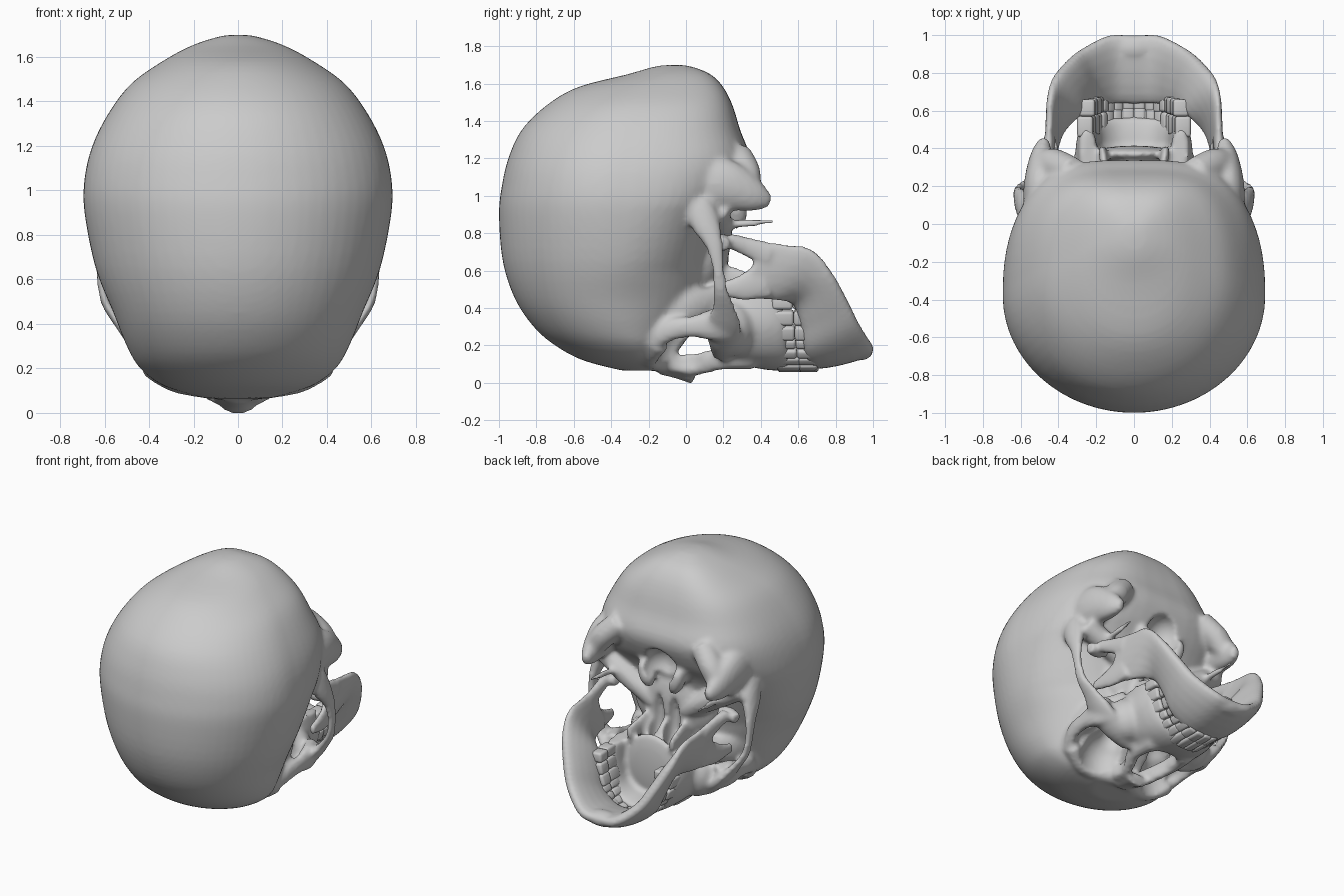
import bpy, bmesh, math
from mathutils import Vector, Matrix

if "Cube" in bpy.data.objects:
    bpy.data.objects.remove(bpy.data.objects["Cube"])

# Skull lying face down: crown towards -y, chin towards +y, face towards -z.

def spline(rows, n=5):
    rows = [Vector(r) for r in rows]
    out = []
    for i in range(len(rows) - 1):
        b, c = rows[i], rows[i + 1]
        a, d = rows[max(i - 1, 0)], rows[min(i + 2, len(rows) - 1)]
        for k in range(n):
            t = k / n
            out.append(0.5 * (2 * b + (c - a) * t + (2 * a - 5 * b + 4 * c - d) * t * t
                              + (3 * b - a - 3 * c + d) * t ** 3))
    return out + [rows[-1]]

def loft(bm, rings):
    vs = [[bm.verts.new(p) for p in r] for r in rings]
    m = len(vs[0])
    for a, b in zip(vs, vs[1:]):
        for j in range(m):
            bm.faces.new((a[j], a[(j + 1) % m], b[(j + 1) % m], b[j]))
    bm.faces.new(vs[0][::-1])
    bm.faces.new(vs[-1])

def sides(mirror):
    return (1, -1) if mirror else (1,)

def tube(bm, rows, ref=(0, 1, 0), mirror=True, m=16):
    """rows: x, y, z, thickness radius, radius along ref"""
    for s in sides(mirror):
        pts = spline(rows)
        rings = []
        for i, p in enumerate(pts):
            t = (pts[min(i + 1, len(pts) - 1)] - pts[max(i - 1, 0)])
            t = Vector(t[:3]).normalized()
            u = t.cross(Vector(ref)).normalized()
            v = u.cross(t)
            ring = []
            for j in range(m):
                w = 2 * math.pi * j / m
                q = Vector(p[:3]) + u * p[3] * math.cos(w) + v * p[4] * math.sin(w)
                ring.append((q.x * s, q.y, q.z))
            rings.append(ring)
        loft(bm, rings)

def blob(bm, loc, rad, turn=0, mirror=True):
    for s in sides(mirror):
        mat = (Matrix.Translation((loc[0] * s, loc[1], loc[2]))
               @ Matrix.Rotation(turn * s, 4, 'Y') @ Matrix.Diagonal((*rad, 1)))
        bmesh.ops.create_uvsphere(bm, u_segments=28, v_segments=16, radius=1, matrix=mat)

def sheet(bm, rows, m=16):
    """U-shaped wall; rows: low x,y,z, high x,y,z, half thickness"""
    full = [(-r[0], r[1], r[2], -r[3], r[4], r[5], r[6]) for r in rows[:0:-1]] + rows
    pts = spline(full)
    rings = []
    for i, p in enumerate(pts):
        lo, hi = Vector(p[:3]), Vector(p[3:6])
        d = pts[min(i + 1, len(pts) - 1)] - pts[max(i - 1, 0)]
        t = Vector(d[:3]) + Vector(d[3:6])
        n = t.cross(hi - lo).normalized()
        c, e = (lo + hi) / 2, (hi - lo) / 2
        rings.append([c + e * math.cos(w) + n * p[6] * math.copysign(abs(math.sin(w)) ** 0.7, math.sin(w))
                      for w in [2 * math.pi * j / m for j in range(m)]])
    loft(bm, rings)

def finish(bm, name):
    bmesh.ops.recalc_face_normals(bm, faces=bm.faces)
    me = bpy.data.meshes.new(name)
    bm.to_mesh(me)
    bm.free()
    ob = bpy.data.objects.new(name, me)
    bpy.context.collection.objects.link(ob)
    return ob

def fuse(ob, size, smooth=0, cutter=None):
    def remesh():
        r = ob.modifiers.new("fuse", 'REMESH')
        r.mode, r.voxel_size, r.use_smooth_shade = 'VOXEL', size, True
    remesh()
    if cutter:
        b = ob.modifiers.new("carve", 'BOOLEAN')
        b.operation, b.object, b.solver = 'DIFFERENCE', cutter, 'EXACT'
        remesh()
    if smooth:
        s = ob.modifiers.new("soften", 'SMOOTH')
        s.iterations, s.factor = smooth, 0.5

# Braincase: sections along z (z, crown y, base y, half width, y of widest point)
bm = bmesh.new()
case = [(1.7, -.08, -.04, .02, -.06), (1.69, -.17, .03, .09, -.07), (1.65, -.31, .13, .21, -.1),
        (1.58, -.58, .2, .34, -.18), (1.48, -.75, .25, .48, -.26), (1.35, -.88, .29, .58, -.32),
        (1.2, -.95, .34, .655, -.36), (1.05, -.985, .29, .69, -.38), (.9, -1, .2, .69, -.38),
        (.65, -.98, .15, .64, -.38), (.45, -.915, .13, .56, -.4), (.3, -.815, .05, .5, -.36),
        (.2, -.7, -.02, .44, -.3), (.12, -.55, -.08, .33, -.25), (.065, -.34, -.12, .15, -.2)]
rings = []
for z, top, base, hw, yw in spline(case, 4):
    box = min(max((z - .6) / .35, 0), 1)        # squarer towards the skull base
    ring = []
    for j in range(64):
        w = 2 * math.pi * j / 64
        c, s = math.cos(w), math.sin(w)
        if s > 0:
            x = hw * math.copysign(abs(c) ** (1 - .42 * box), c)
            y = yw + (base - yw) * s ** (1 - .2 * box)
        else:
            x, y = hw * c, yw + (yw - top) * s
        ring.append((x, y, z))
    rings.append(ring)
loft(bm, rings)

# Mastoids, skull base and spikes
tube(bm, [(.5, .03, 1.07, .08, .14), (.5, .2, 1.06, .085, .14), (.49, .36, 1.0, .06, .09),
          (.475, .45, .97, .025, .035)], ref=(0, 0, 1))
tube(bm, [(.49, .34, 1.02, .07, .06), (.42, .31, 1.12, .08, .09), (.32, .27, 1.22, .08, .08)])
blob(bm, (0, .1, .7), (.32, .13, .27), mirror=False)
tube(bm, [(.12, .17, .68, .06, .06), (.35, .18, .82, .07, .07), (.54, .15, .93, .07, .08)])
tube(bm, [(.4, .15, .84, .03, .03), (.41, .3, .85, .022, .022), (.42, .47, .86, .012, .012)], ref=(0, 0, 1))
blob(bm, (.12, .27, .92), (.05, .06, .1), .3)

# Brow ridge, outer eye rim, wall behind the eye, cheekbone and arch
tube(bm, [(0, -.1, .11, .06, .07), (.14, -.17, .115, .05, .05), (.28, -.19, .14, .05, .05),
          (.4, -.14, .21, .05, .05)])
tube(bm, [(.38, -.19, .23, .05, .07), (.44, -.08, .285, .035, .06), (.45, .04, .3, .035, .06),
          (.44, .15, .31, .045, .09), (.4, .25, .31, .05, .09)], ref=(0, 0, 1))
tube(bm, [(.38, -.15, .38, .06, .12), (.36, 0, .4, .05, .1), (.29, .12, .43, .05, .08),
          (.22, .2, .46, .05, .08)], ref=(0, 0, 1))
tube(bm, [(.2, .19, .15, .04, .05), (.33, .2, .21, .05, .08), (.44, .2, .3, .04, .1), (.53, .2, .4, .025, .065),
          (.595, .185, .5, .022, .042), (.615, .17, .62, .022, .035), (.61, .15, .74, .03, .05),
          (.58, .1, .86, .05, .08), (.56, .06, .96, .05, .08)])

# Nose bones, upper jaw, palate and plates behind it
tube(bm, [(0, -.12, .1, .06, .09), (0, -.04, .07, .05, .07), (0, .045, .025, .035, .08)],
     ref=(1, 0, 0), mirror=False)
tube(bm, [(.07, -.08, .1, .05, .04), (.1, .06, .1, .06, .035), (.15, .2, .13, .06, .04),
          (.13, .36, .12, .05, .06)], ref=(1, 0, 0))
blob(bm, (.25, .24, .29), (.14, .13, .15))
sheet(bm, [(0, .57, .09, 0, .33, .115, .035), (.11, .565, .11, .12, .22, .14, .04),
           (.2, .55, .19, .22, .18, .2, .05), (.245, .54, .32, .26, .18, .32, .06),
           (.25, .5, .47, .22, .18, .48, .05)])
blob(bm, (0, .37, .32), (.22, .045, .23), mirror=False)
blob(bm, (0, .16, .42), (.2, .18, .2), mirror=False)
tube(bm, [(.15, .1, .58, .025, .09), (.15, .25, .55, .025, .07), (.17, .41, .52, .02, .05)], ref=(0, 0, 1))
skull = finish(bm, "skull")

# Hollows: eye sockets, nose opening, rear nose passages, spinal opening, ears
bm = bmesh.new()
blob(bm, (.255, -.015, .13), (.155, .145, .2), -.35)
blob(bm, (.2, 0, .26), (.09, .09, .14), -.35)
blob(bm, (.045, .25, .12), (.072, .085, .2))
blob(bm, (0, .16, .14), (.06, .12, .17), mirror=False)
blob(bm, (.06, .25, .6), (.045, .08, .2))
blob(bm, (0, .3, 1.0), (.12, .13, .13), mirror=False)
blob(bm, (.66, .2, .9), (.09, .035, .035))
cutter = finish(bm, "hollow_cutter")
fuse(cutter, .02)
cutter.hide_render = True
fuse(skull, .015, 4, cutter)

# Lower jaw
bm = bmesh.new()
sheet(bm, [(0, 1.0, .185, 0, .635, .1, .05), (.13, 1.0, .2, .11, .635, .12, .05),
           (.27, .93, .31, .2, .625, .19, .05), (.35, .865, .44, .245, .61, .31, .05),
           (.42, .78, .59, .29, .57, .42, .045), (.445, .68, .71, .38, .48, .44, .035),
           (.45, .54, .74, .42, .37, .45, .03), (.455, .4, .76, .43, .3, .45, .028)])
tube(bm, [(.435, .42, .55, .03, .1), (.45, .3, .51, .025, .07), (.465, .16, .5, .02, .03)], ref=(0, 0, 1))
tube(bm, [(.45, .45, .68, .03, .07), (.46, .32, .73, .03, .05), (.47, .23, .76, .04, .04)], ref=(0, 0, 1))
tube(bm, [(.4, .205, .76, .035, .035), (.47, .19, .75, .045, .045), (.54, .205, .74, .035, .035)])
blob(bm, (0, .93, .17), (.13, .07, .05), mirror=False)
fuse(finish(bm, "lower_jaw"), .014, 3)

# Teeth along the two dental arches; the bite line dips towards the front
def teeth(name, yc, half, grow):
    bm = bmesh.new()
    curve = spline([(.0, .075), (.09, .09), (.165, .15), (.22, .25), (.25, .36), (.26, .46)], 20)
    length = [0]
    for a, b in zip(curve, curve[1:]):
        length.append(length[-1] + (b - a).length)
    widths = [.06, .052, .055, .052, .052, .075, .075, .065]
    at = 0
    for i, w in enumerate(widths):
        w *= length[-1] / sum(widths)
        k = min(range(len(length)), key=lambda q: abs(length[q] - at - w / 2))
        at += w
        p, t = curve[k] * grow, curve[min(k + 1, len(curve) - 1)] - curve[k - 1]
        deep = .04 if i < 3 else .06 if i < 5 else .085
        tall = half * (1.2 if i < 3 else 1)
        for s in (1, -1):
            mat = (Matrix.Translation((p[0] * s, yc + .04 * (1 - i / 7), curve[k][1]))
                   @ Matrix.Rotation(-s * math.atan2(t[1], t[0]), 4, 'Y')
                   @ Matrix.Diagonal((w * .98, 2 * tall, deep, 1)))
            vs = bmesh.ops.create_cube(bm, size=1, matrix=mat)['verts']
            es = list({e for v in vs for e in v.link_edges})
            bmesh.ops.bevel(bm, geom=es, offset=.016, segments=3, profile=.5, affect='EDGES')
    ob = finish(bm, name)
    for f in ob.data.polygons:
        f.use_smooth = True

teeth("upper_teeth", .515, .055, 1.0)
teeth("lower_teeth", .615, .045, .96)
